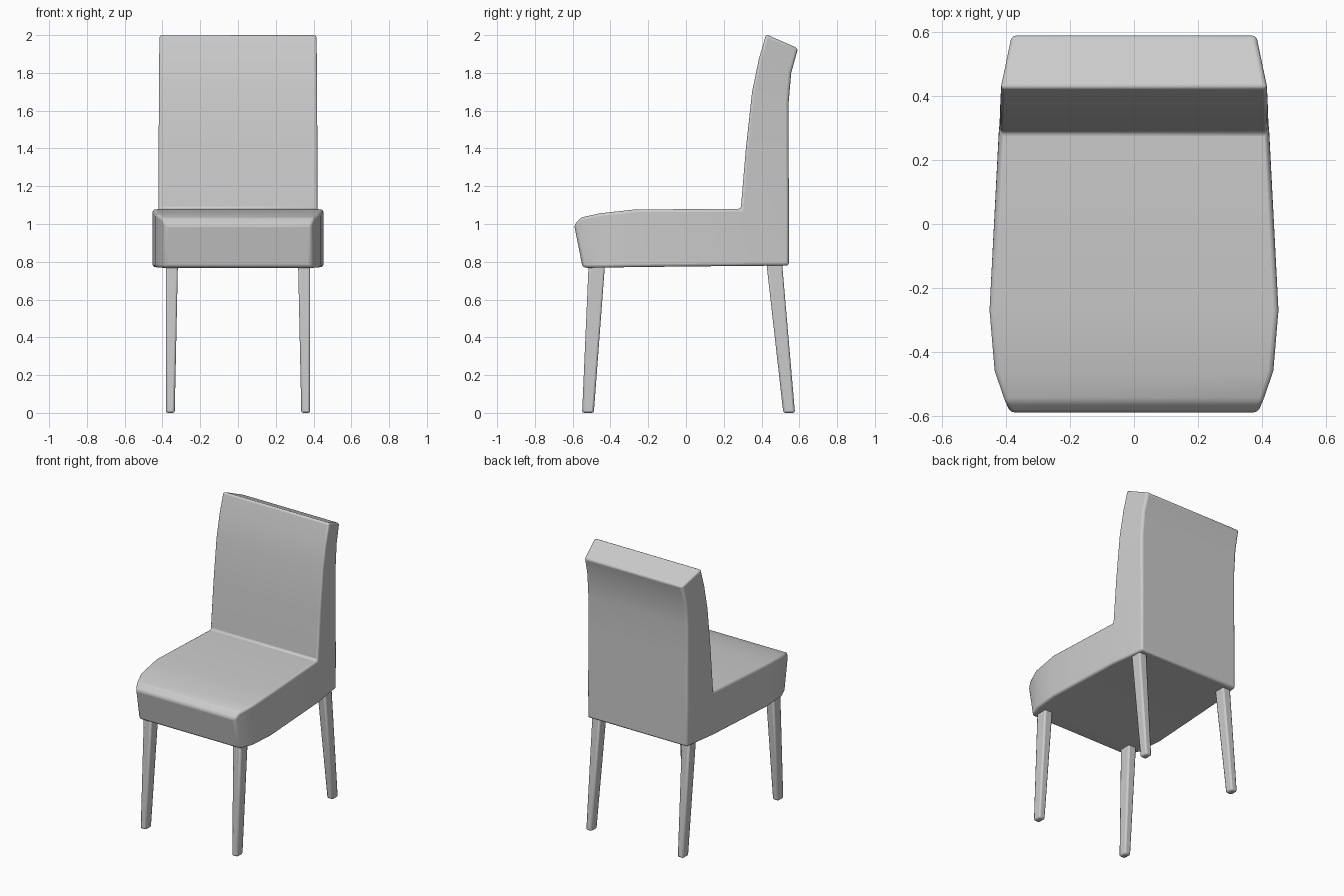
import bpy, bmesh

if "Cube" in bpy.data.objects:
    bpy.data.objects.remove(bpy.data.objects["Cube"])


def finish(name, bm, width, segments, angle):
    bmesh.ops.recalc_face_normals(bm, faces=bm.faces[:])
    mesh = bpy.data.meshes.new(name)
    bm.to_mesh(mesh)
    bm.free()
    obj = bpy.data.objects.new(name, mesh)
    bpy.context.collection.objects.link(obj)
    bev = obj.modifiers.new("soft_edges", 'BEVEL')
    bev.width, bev.segments = width, segments
    bev.limit_method, bev.angle_limit = 'ANGLE', angle
    bpy.ops.object.select_all(action='DESELECT')
    obj.select_set(True)
    bpy.context.view_layer.objects.active = obj
    bpy.ops.object.shade_smooth_by_angle(angle=0.8)
    return obj


# Upholstered seat and back: side-profile points as (y, z, half width)
outer = [(-.592, .995, .387), (-.557, 1.034, .403), (-.46, 1.056, .436),
         (-.27, 1.077, .452), (.29, 1.08, .423),           # seat top
         (.317, 1.4, .422), (.35, 1.7, .421), (.385, 1.87, .42),
         (.424, 2.004, .418)]                               # back front
inner = [(-.548, .772, .387), (-.525, .768, .403), (-.45, .769, .436),
         (-.27, .772, .452), (.29, .778, .423)]             # underside
rear = [(.545, 1.08, .39), (.543, 1.4, .39), (.543, 1.64, .39),
        (.557, 1.8, .388), (.593, 1.93, .382)]              # back rear
heel = (.545, .78, .39)

bm = bmesh.new()


def pair(p):
    return [bm.verts.new((s * p[2], p[0], p[1])) for s in (-1, 1)]


O, I, R, H = [pair(p) for p in outer], [pair(p) for p in inner], [pair(p) for p in rear], pair(heel)

# Side panels as a ladder of quads on each side
quads = [(O[i], O[i + 1], I[i + 1], I[i]) for i in range(4)]
quads.append((O[4], R[0], H, I[4]))
quads += [(O[4 + i], O[5 + i], R[i + 1], R[i]) for i in range(4)]
for q in quads:
    for s in (0, 1):
        bm.faces.new([p[s] for p in q])

# Cover strips running across the width
loop = O + R[::-1] + [H] + I[::-1]
for a, b in zip(loop, loop[1:] + loop[:1]):
    bm.faces.new((a[0], a[1], b[1], b[0]))
finish("upholstered_seat_and_back", bm, .014, 3, .6)


# Tapered, splayed legs: (y range at foot, y range at top)
def leg(name, side, foot, top):
    bm = bmesh.new()
    rings = []
    for z, (y0, y1), x0 in ((0, foot, .335), (.8, top, .318)):
        rings.append([bm.verts.new((side * x, y, z))
                      for x, y in ((x0, y0), (.382, y0), (.382, y1), (x0, y1))])
    bm.faces.new(rings[0])
    bm.faces.new(rings[1])
    for i in range(4):
        j = (i + 1) % 4
        bm.faces.new((rings[0][i], rings[0][j], rings[1][j], rings[1][i]))
    finish(name, bm, .011, 2, .6)


for side, label in ((-1, "left"), (1, "right")):
    leg(f"front_leg_{label}", side, (-.55, -.488), (-.515, -.428))
    leg(f"rear_leg_{label}", side, (.515, .577), (.425, .508))
